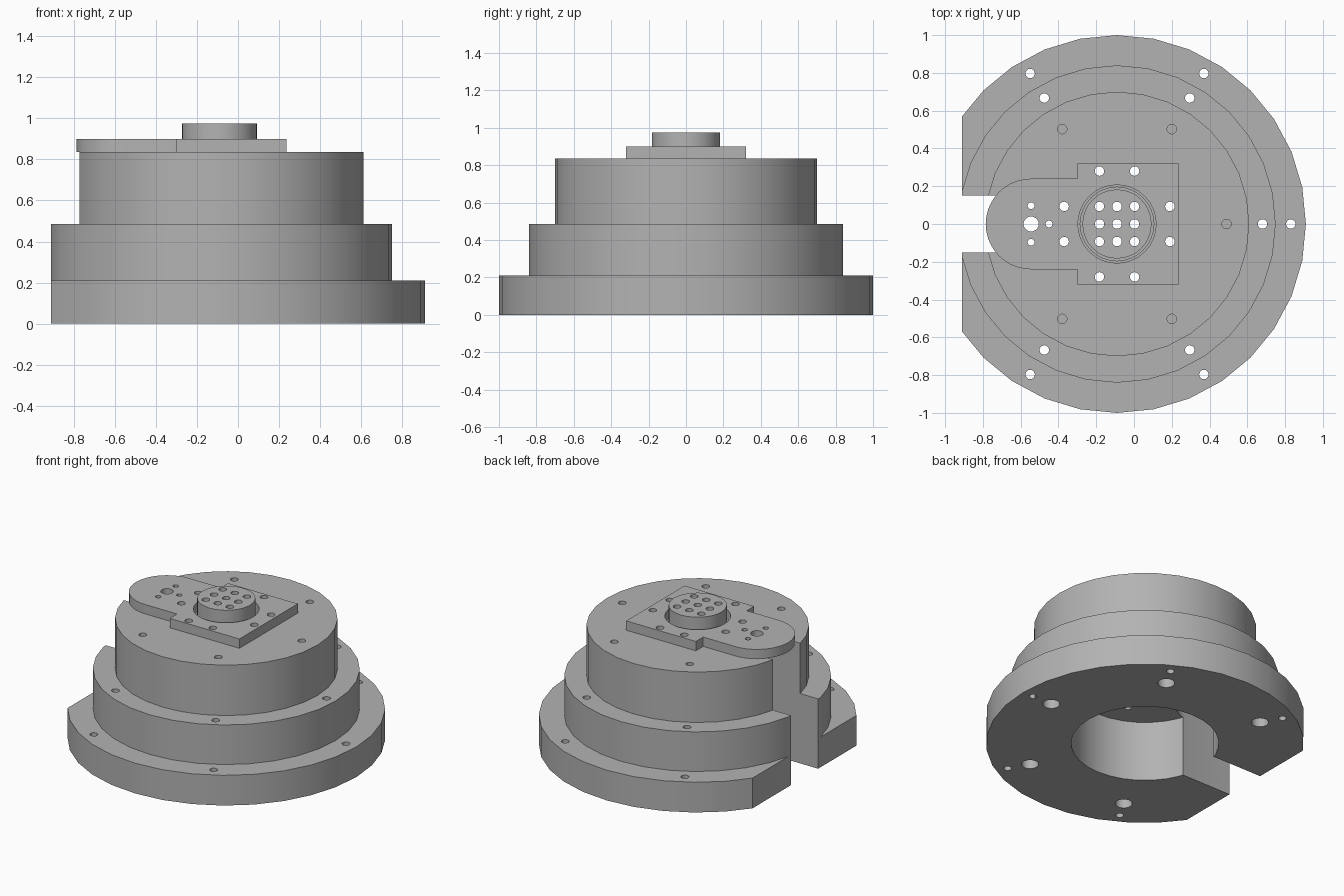
import bpy, bmesh
from math import sin, cos, pi, radians

if "Cube" in bpy.data.objects:
    bpy.data.objects.remove(bpy.data.objects["Cube"], do_unlink=True)

AXIS_X = -0.09      # shared vertical axis of the round parts
TONGUE_X = -0.545   # centre of the rounded tongue and slot end

steel = bpy.data.materials.new("plain_grey")
steel.use_nodes = True
GREY = (0.45, 0.45, 0.45, 1)
steel.diffuse_color = GREY
steel.node_tree.nodes["Principled BSDF"].inputs["Base Color"].default_value = GREY


def finish(bm, name):
    bmesh.ops.recalc_face_normals(bm, faces=bm.faces)
    mesh = bpy.data.meshes.new(name)
    bm.to_mesh(mesh)
    bm.free()
    mesh.materials.append(steel)
    obj = bpy.data.objects.new(name, mesh)
    bpy.context.collection.objects.link(obj)
    return obj


def prism(bm, outline, z0, z1):
    low = [bm.verts.new((x, y, z0)) for x, y in outline]
    high = [bm.verts.new((x, y, z1)) for x, y in outline]
    bm.faces.new(low[::-1])
    bm.faces.new(high)
    for i in range(len(low)):
        j = (i + 1) % len(low)
        bm.faces.new((low[i], low[j], high[j], high[i]))


def arc(x, y, r, start, end, steps):
    angles = [radians(start + (end - start) * i / steps) for i in range(steps + 1)]
    return [(x + r * cos(a), y + r * sin(a)) for a in angles]


def circle(x, y, r, sides=20):
    return arc(x, y, r, 0, 360, sides)[:-1]


def lathe(name, profile, sides=32):
    bm = bmesh.new()
    rings = []
    for r, z in profile:
        if r == 0:
            rings.append([bm.verts.new((AXIS_X, 0, z))] * sides)
        else:
            rings.append([bm.verts.new((x, y, z)) for x, y in circle(AXIS_X, 0, r, sides)])
    for a, b in zip(rings, rings[1:]):
        for i in range(sides):
            j = (i + 1) % sides
            bm.faces.new(list(dict.fromkeys((a[i], a[j], b[j], b[i]))))
    bmesh.ops.dissolve_limit(bm, angle_limit=radians(1), verts=bm.verts, edges=bm.edges)
    return finish(bm, name)


def cut(obj, prisms):
    """Subtract a set of separate prisms, each (outline, z0, z1)."""
    bm = bmesh.new()
    for p in prisms:
        prism(bm, *p)
    cutter = finish(bm, "cutter")
    cutter.hide_render = True
    mod = obj.modifiers.new("cut", 'BOOLEAN')
    mod.operation = 'DIFFERENCE'
    mod.solver = 'EXACT'
    mod.object = cutter
    bpy.context.view_layer.update()
    result = bpy.data.meshes.new_from_object(obj.evaluated_get(bpy.context.evaluated_depsgraph_get()))
    obj.modifiers.clear()
    obj.data = result
    bpy.data.objects.remove(cutter, do_unlink=True)


def smooth(obj):
    bpy.ops.object.select_all(action='DESELECT')
    obj.select_set(True)
    bpy.context.view_layer.objects.active = obj
    bpy.ops.object.shade_smooth_by_angle(angle=radians(30))


# hole patterns
grid = [(AXIS_X + 0.093 * i, 0.093 * j) for i in (-1, 0, 1) for j in (-1, 0, 1)]
mounts = []
for s in (-1, 1):
    for t in (-1, 1):
        mounts += [(AXIS_X + s * 0.093, t * 0.28), (AXIS_X + s * 0.28, t * 0.093)]
HOLE = 0.025

# stepped body, hollow underneath with a shallow recess on top
body = lathe("stepped_body", [
    (0, 0.42), (0.465, 0.42), (0.465, 0), (1, 0), (1, 0.21), (0.84, 0.21),
    (0.84, 0.485), (0.70, 0.485), (0.70, 0.835), (0.195, 0.835), (0.195, 0.75), (0, 0.75)])

# flat side, then the open slot with a rounded inner end
cut(body, [([(-1.3, -1.2), (-0.91, -1.2), (-0.91, 1.2), (-1.3, 1.2)], -0.1, 1.1)])
slot = [(-1.3, -0.15)] + arc(TONGUE_X, 0, 0.15, -90, 90, 16) + [(-1.3, 0.15)]
cut(body, [(slot, -0.1, 1.1)])

# bolt holes in each step, counterbored under the middle step
through, bores = [], []
for angle in (-120, -60, 0, 60, 120):
    c, s = cos(radians(angle)), sin(radians(angle))
    for r, bottom in ((0.92, -0.1), (0.77, -0.1), (0.58, 0.68)):
        through.append((circle(AXIS_X + r * c, r * s, HOLE), bottom, 1.1))
    bores.append((circle(AXIS_X + 0.77 * c, 0.77 * s, 0.054), -0.1, 0.21))
through += [(circle(x, y, HOLE), 0.3, 1.1) for x, y in grid + mounts]
cut(body, through)
cut(body, bores)

# top plate with rounded tongue
bm = bmesh.new()
outline = [(0.235, -0.32), (0.235, 0.32), (-0.30, 0.32), (-0.30, 0.24)]
outline += arc(TONGUE_X, 0, 0.24, 90, 270, 20) + [(-0.30, -0.24), (-0.30, -0.32)]
prism(bm, outline, 0.835, 0.90)
plate = finish(bm, "top_plate")
tongue = [(TONGUE_X, 0, 0.04), (-0.45, 0, 0.018), (TONGUE_X, 0.097, 0.018), (TONGUE_X, -0.097, 0.018)]
cut(plate, [(circle(AXIS_X, 0, 0.207, 32), 0.7, 1.1)]
    + [(circle(x, y, HOLE), 0.7, 1.1) for x, y in mounts]
    + [(circle(*t), 0.7, 1.1) for t in tongue])

# centre boss with a grid of holes
boss = lathe("centre_boss", [(0, 0.74), (0.183, 0.74), (0.183, 0.975), (0, 0.975)])
cut(boss, [(circle(x, y, HOLE), 0.6, 1.1) for x, y in grid])

for part in (body, plate, boss):
    smooth(part)
